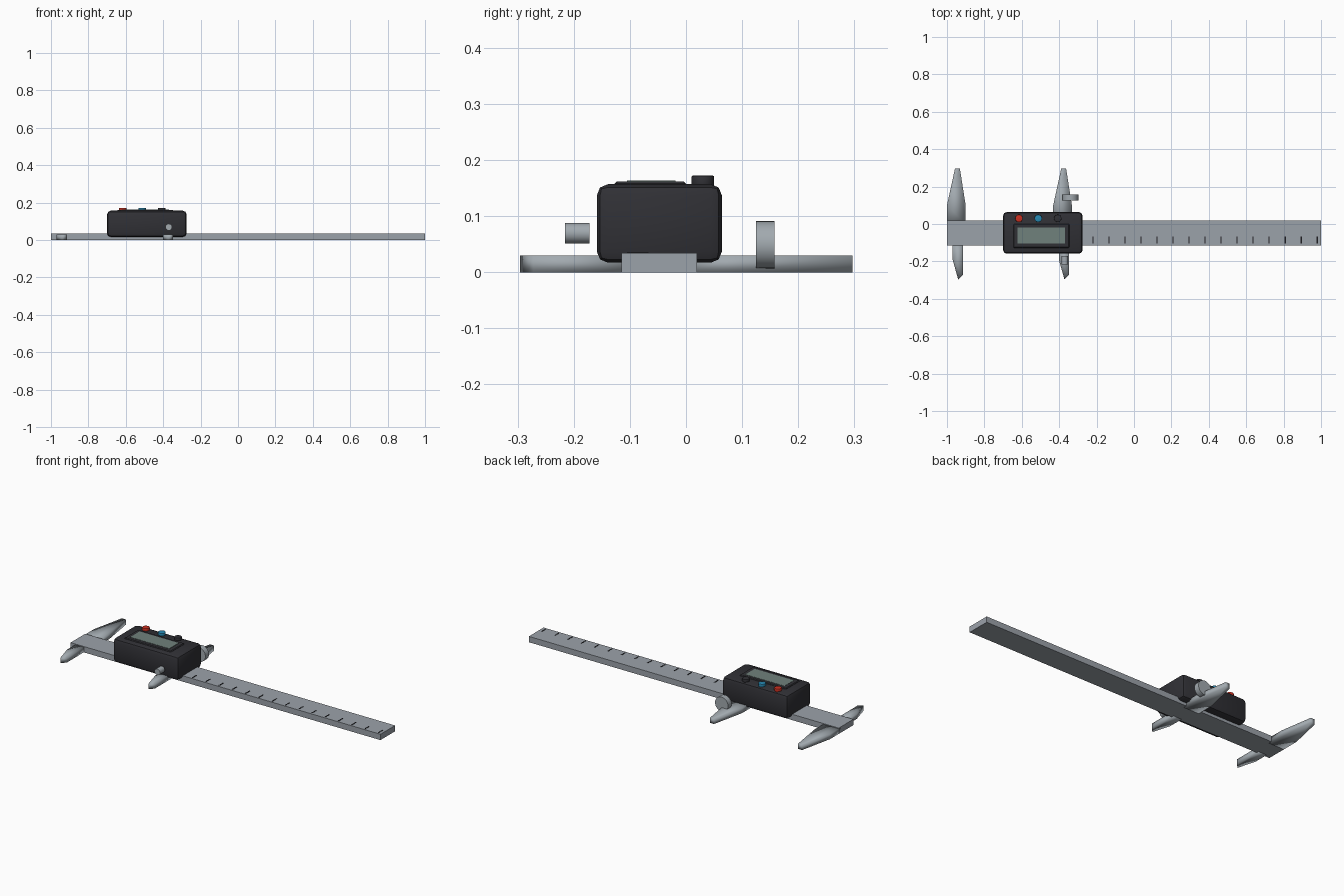
import bpy, bmesh, math
from mathutils import Matrix

if "Cube" in bpy.data.objects:
    bpy.data.objects.remove(bpy.data.objects["Cube"])


def material(name, rgb):
    m = bpy.data.materials.new(name)
    m.diffuse_color = (*rgb, 1)
    m.use_nodes = True
    m.node_tree.nodes["Principled BSDF"].inputs["Base Color"].default_value = m.diffuse_color
    return m


STEEL = material("steel", (0.33, 0.36, 0.40))
JAW_STEEL = material("jaw_steel", (0.36, 0.40, 0.43))
BLACK = material("black_plastic", (0.03, 0.03, 0.036))
SCREEN = material("screen_green", (0.16, 0.22, 0.20))
RED = material("red_button", (0.60, 0.03, 0.015))
BLUE = material("blue_button", (0.02, 0.25, 0.45))
INK = material("scale_ink", (0.012, 0.012, 0.014))


def finish(bm, name, mat, smooth=None):
    bmesh.ops.recalc_face_normals(bm, faces=bm.faces[:])
    me = bpy.data.meshes.new(name)
    bm.to_mesh(me)
    bm.free()
    me.materials.append(mat)
    ob = bpy.data.objects.new(name, me)
    bpy.context.collection.objects.link(ob)
    if smooth is not None:
        bpy.ops.object.select_all(action='DESELECT')
        ob.select_set(True)
        bpy.context.view_layer.objects.active = ob
        bpy.ops.object.shade_smooth_by_angle(angle=math.radians(smooth))
    return ob


def add_box(bm, x, y, z):
    size = Matrix.Diagonal((x[1] - x[0], y[1] - y[0], z[1] - z[0], 1))
    mid = Matrix.Translation((sum(x) / 2, sum(y) / 2, sum(z) / 2))
    bmesh.ops.create_cube(bm, size=1, matrix=mid @ size)


def box(name, x, y, z, mat, bevel=0, segments=1):
    bm = bmesh.new()
    add_box(bm, x, y, z)
    if bevel:
        bmesh.ops.bevel(bm, geom=bm.edges[:], offset=bevel, segments=segments,
                        profile=0.5, affect='EDGES')
    return finish(bm, name, mat, 35 if bevel else None)


def cylinder(name, centre, r, depth, mat, axis='Z', bevel=0.0):
    bm = bmesh.new()
    rot = Matrix.Rotation(math.pi / 2, 4, 'X') if axis == 'Y' else Matrix()
    bmesh.ops.create_cone(bm, cap_ends=True, segments=32, radius1=r, radius2=r, depth=depth,
                          matrix=Matrix.Translation(centre) @ rot)
    if bevel:
        rims = [e for e in bm.edges if any(len(f.verts) > 4 for f in e.link_faces)]
        bmesh.ops.bevel(bm, geom=rims, offset=bevel, segments=2, profile=0.5, affect='EDGES')
    return finish(bm, name, mat, 40)


def plate(name, outline, dx, z0, z1, mat):
    bm = bmesh.new()
    face = bm.faces.new([bm.verts.new((x + dx, y, z0)) for x, y in outline])
    out = bmesh.ops.extrude_face_region(bm, geom=[face])
    for v in out["geom"]:
        if isinstance(v, bmesh.types.BMVert):
            v.co.z = z1
    return finish(bm, name, mat, 180)


# main beam
box("beam", (-1, 1), (-0.115, 0.02), (0, 0.034), STEEL)

# graduation marks along the beam
bm = bmesh.new()
for i in range(15):
    x = -0.22 + i * 0.0857
    add_box(bm, (x - 0.003, x + 0.003), (-0.105, -0.067), (0.033, 0.0355))
finish(bm, "scale_marks", INK)

# fixed and sliding jaws share two outlines
LONG = [(-1, 0.0), (-0.9, 0.0), (-0.9, 0.10), (-0.931, 0.297), (-0.957, 0.297), (-1, 0.10)]
SHORT = [(-0.97, -0.10), (-0.915, -0.10), (-0.915, -0.272), (-0.94, -0.296), (-0.97, -0.19)]
for tag, dx in (("fixed", 0.0), ("sliding", 0.568)):
    plate(tag + "_long_jaw", LONG, dx, 0, 0.03, JAW_STEEL)
    plate(tag + "_short_jaw", SHORT, dx, 0, 0.03, JAW_STEEL)

# display housing, bezel and screen
box("housing", (-0.70, -0.275), (-0.159, 0.064), (0.017, 0.157), BLACK, 0.02, 2)
box("bezel", (-0.645, -0.345), (-0.127, 0.0), (0.15, 0.162), BLACK, 0.004)
box("screen", (-0.622, -0.37), (-0.105, -0.019), (0.158, 0.1635), SCREEN)

# three buttons
for name, x, mat in (("red_button", -0.615, RED), ("blue_button", -0.512, BLUE),
                     ("black_button", -0.408, BLACK)):
    cylinder(name, (x, 0.03, 0.162), 0.02, 0.02, mat, bevel=0.002)

# thumb roller and locking screw
cylinder("thumb_roller", (-0.34, 0.1415, 0.049), 0.042, 0.033, JAW_STEEL, 'Y')
cylinder("locking_screw", (-0.37, -0.194, 0.0695), 0.018, 0.044, JAW_STEEL, 'Y')
